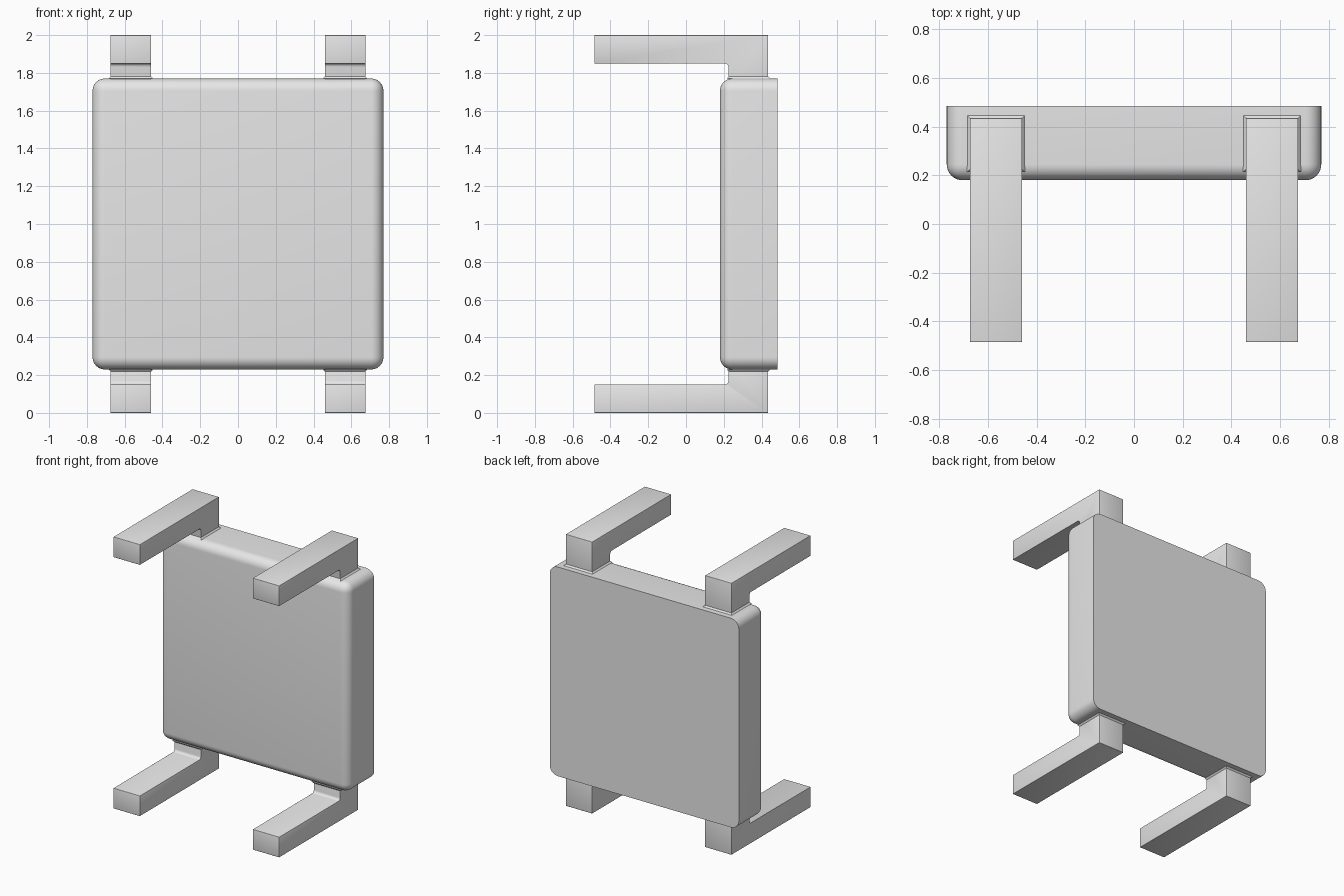
import bpy, bmesh

cube = bpy.data.objects.get("Cube")
if cube:
    bpy.data.objects.remove(cube)

grey = bpy.data.materials.new("light grey")
grey.use_nodes = True
grey.diffuse_color = (0.8, 0.8, 0.8, 1)
grey.node_tree.nodes["Principled BSDF"].inputs["Base Color"].default_value = (0.8, 0.8, 0.8, 1)


def finish(name, bm):
    """Turn a bmesh into a smooth-shaded object with crisp edges."""
    bmesh.ops.recalc_face_normals(bm, faces=bm.faces)
    mesh = bpy.data.meshes.new(name)
    bm.to_mesh(mesh)
    bm.free()
    mesh.materials.append(grey)
    obj = bpy.data.objects.new(name, mesh)
    bpy.context.collection.objects.link(obj)
    bpy.ops.object.select_all(action='DESELECT')
    obj.select_set(True)
    bpy.context.view_layer.objects.active = obj
    bpy.ops.object.shade_smooth_by_angle(angle=0.6)
    return obj


def bevel(bm, edges, radius, segments):
    bmesh.ops.bevel(bm, geom=edges, offset=radius, segments=segments,
                    profile=0.5, affect='EDGES', clamp_overlap=True)


# Body: block rounded on every edge except the flat back rim
BACK = 0.485
bm = bmesh.new()
bmesh.ops.create_cube(bm, size=1)
bmesh.ops.scale(bm, vec=(1.54, 0.305, 1.54), verts=bm.verts)
bmesh.ops.translate(bm, vec=(0, BACK - 0.1525, 1), verts=bm.verts)
bevel(bm, [e for e in bm.edges if any(v.co.y < BACK - 0.1 for v in e.verts)], 0.065, 8)
finish("body", bm)


def bent_leg(name, x_sign, z_sign):
    """L-shaped lead: a stub out of the body, then an arm to the front."""
    profile = [(0.435, 0.70), (0.435, 1.0), (-0.485, 1.0),
               (-0.485, 0.85), (0.225, 0.85), (0.225, 0.70)]
    bm = bmesh.new()
    face = bm.faces.new([bm.verts.new((0.46 * x_sign, y, 1 + z * z_sign))
                         for y, z in profile])
    extruded = bmesh.ops.extrude_face_region(bm, geom=[face])["geom"]
    bmesh.ops.translate(bm, vec=(0.215 * x_sign, 0, 0),
                        verts=[v for v in extruded if isinstance(v, bmesh.types.BMVert)])
    bmesh.ops.recalc_face_normals(bm, faces=bm.faces)
    inner = [e for e in bm.edges
             if all(abs(v.co.y - 0.225) < 0.001 and abs(abs(v.co.z - 1) - 0.85) < 0.001
                    for v in e.verts)]
    bevel(bm, inner, 0.018, 3)
    # Soften the outer edges, leaving the fine inner bend alone
    bevel(bm, [e for e in bm.edges if e.calc_length() > 0.1 and e.calc_face_angle(0) > 1],
          0.009, 3)
    finish(name, bm)


def collar(name, x_sign, z_sign):
    """Thin sloped fillet where a leg leaves the body."""
    bm = bmesh.new()
    bmesh.ops.create_cube(bm, size=1)
    for v in bm.verts:
        grow = 0.011 if v.co.z < 0 else 0
        v.co.x = 0.5675 * x_sign + (0.215 + 2 * grow) * v.co.x
        v.co.y = 0.33 + (0.21 + 2 * grow) * v.co.y
        v.co.z = 1 + z_sign * (0.769 if v.co.z < 0 else 0.781)
    finish(name, bm)


for side, x_sign in (("left", 1), ("right", -1)):
    for level, z_sign in (("upper", 1), ("lower", -1)):
        bent_leg(f"{level}_{side}_leg", x_sign, z_sign)
        collar(f"{level}_{side}_leg_collar", x_sign, z_sign)
